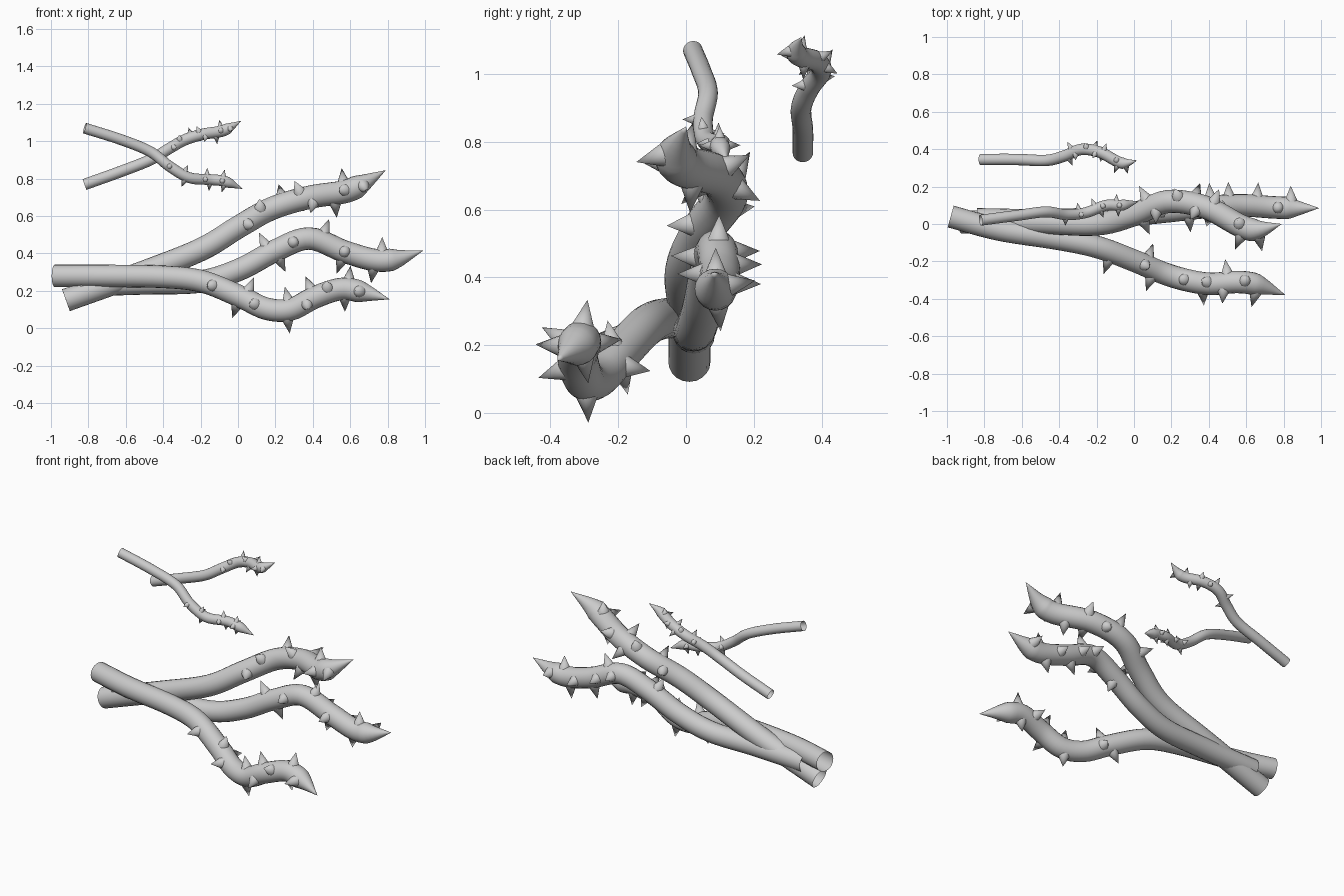
import bpy
import bmesh
from math import cos, sin, pi, radians
from mathutils import Vector, Matrix

cube = bpy.data.objects.get("Cube")
if cube:
    bpy.data.objects.remove(cube, do_unlink=True)

SIDES = 20
STEPS = 6


def smooth_path(points):
    """Catmull-Rom curve through the control points."""
    p = [Vector(q) for q in points]
    p = [p[0] * 2 - p[1]] + p + [p[-1] * 2 - p[-2]]
    out = []
    for a, b, c, d in zip(p, p[1:], p[2:], p[3:]):
        for i in range(STEPS):
            t = i / STEPS
            out.append((b * 2 + (c - a) * t + (a * 2 - b * 5 + c * 4 - d) * t ** 2
                        + (b * 3 - a - c * 3 + d) * t ** 3) / 2)
    return out + [p[-2]]


def tangent(path, i):
    return (path[min(i + 1, len(path) - 1)] - path[max(i - 1, 0)]).normalized()


def radial(axis, angle):
    """Direction square to the axis; 0 is back, a quarter turn is up."""
    d = Vector((0, cos(angle), sin(angle)))
    return (d - axis * d.dot(axis)).normalized()


def radii(path, radius):
    """Even stalk that narrows to a long pointed tip."""
    dist = [0.0]
    for a, b in zip(path[::-1], path[-2::-1]):
        dist.append(dist[-1] + (b - a).length)
    return [radius * min(1, d / (radius * 2.9)) for d in dist[::-1]]


def finish(bm, name):
    bmesh.ops.recalc_face_normals(bm, faces=bm.faces)
    mesh = bpy.data.meshes.new(name)
    bm.to_mesh(mesh)
    bm.free()
    obj = bpy.data.objects.new(name, mesh)
    bpy.context.collection.objects.link(obj)
    bpy.ops.object.select_all(action="DESELECT")
    obj.select_set(True)
    bpy.context.view_layer.objects.active = obj
    bpy.ops.object.shade_smooth_by_angle(angle=radians(40))
    return obj


def tentacle(name, points, thorns, radius):
    path = smooth_path(points)
    sizes = radii(path, radius)

    # Stalk, open at the root
    bm = bmesh.new()
    rings = []
    for i, (p, r) in enumerate(zip(path[:-1], sizes)):
        axis = tangent(path, i)
        rings.append([bm.verts.new(p + radial(axis, 2 * pi * k / SIDES) * r)
                      for k in range(SIDES)])
    tip = bm.verts.new(path[-1])
    for k in range(SIDES):
        n = (k + 1) % SIDES
        for a, b in zip(rings, rings[1:]):
            bm.faces.new((a[k], a[n], b[n], b[k]))
        bm.faces.new((rings[-1][k], rings[-1][n], tip))
    stalk = finish(bm, name + "_stalk")

    # Thorns
    bm = bmesh.new()
    height = radius * 1.3
    for x, angle in thorns:
        i = min(range(len(path)), key=lambda j: abs(path[j].x - x))
        out = radial(tangent(path, i), radians(angle))
        centre = path[i] + out * (sizes[i] * 0.8 + height / 2)
        turn = out.to_track_quat("Z", "Y").to_matrix().to_4x4()
        bmesh.ops.create_cone(bm, cap_ends=False, segments=12, radius1=radius * 0.55,
                              radius2=0, depth=height,
                              matrix=Matrix.Translation(centre) @ turn)
    bmesh.ops.remove_doubles(bm, verts=bm.verts, dist=0.0005)
    return stalk, finish(bm, name + "_thorns")


# Large rising tentacle
upper = tentacle("upper_tentacle", [
    (-.92, .01, .15), (-.53, .01, .29), (-.2, 0, .42), (0, .05, .54), (.18, .12, .64),
    (.38, .09, .7), (.57, -.01, .73), (.66, -.03, .77), (.79, 0, .845)],
    [(.04, 195), (.12, 140), (.36, 130), (.41, 220), (.5, 270), (.59, 170), (.1, 20),
     (.24, 60), (.42, 20), (.3, -30), (.56, 80), (.66, 200)], .062)

# Large middle tentacle
tentacle("middle_tentacle", [
    (-.84, .025, .23), (-.5, .02, .24), (-.2, .03, .25), (.01, .05, .315), (.2, .07, .415),
    (.38, .09, .48), (.57, .1, .41), (.73, .09, .365), (.84, .085, .37), (.99, .085, .415)],
    [(.16, 90), (.19, 270), (.3, 180), (.43, 90), (.57, 180), (.58, 275), (.76, 90),
     (.73, 275), (.4, 0), (.5, 0), (.65, 0), (.84, 10)], .06)

# Large lower tentacle, bending forward
tentacle("lower_tentacle", [
    (-.98, .04, .28), (-.72, -.03, .28), (-.4, -.08, .275), (-.19, -.125, .25),
    (.01, -.2, .17), (.15, -.26, .105), (.28, -.3, .1), (.41, -.32, .165),
    (.55, -.31, .21), (.66, -.325, .195), (.81, -.38, .155)],
    [(-.11, 185), (0, 275), (.03, 90), (.1, 180), (.25, 275), (.27, 90), (.36, 200),
     (.47, 150), (.59, 80), (.57, 280), (.67, 180), (.05, 0), (.41, 80), (.5, 10)], .06)

# Small falling tentacle
tentacle("small_front_tentacle", [
    (-.82, .02, 1.07), (-.63, .045, 1.01), (-.47, .065, .945), (-.365, .05, .865),
    (-.26, .06, .805), (-.15, .1, .795), (-.07, .1, .785), (.025, .12, .745)],
    [(-.37, 180), (-.3, 100), (-.27, 270), (-.19, 180), (-.16, 90), (-.15, 275),
     (-.09, 180), (-.08, 90), (-.07, 270), (-.2, 0), (-.3, 0), (-.1, 0)], .029)

# Small rising tentacle: half-size copy of the large one
for part in upper:
    copy = part.copy()
    copy.name = part.name.replace("upper", "small_back")
    copy.scale = [.49] * 3
    copy.location = (-.37, .34, .695)
    bpy.context.collection.objects.link(copy)
